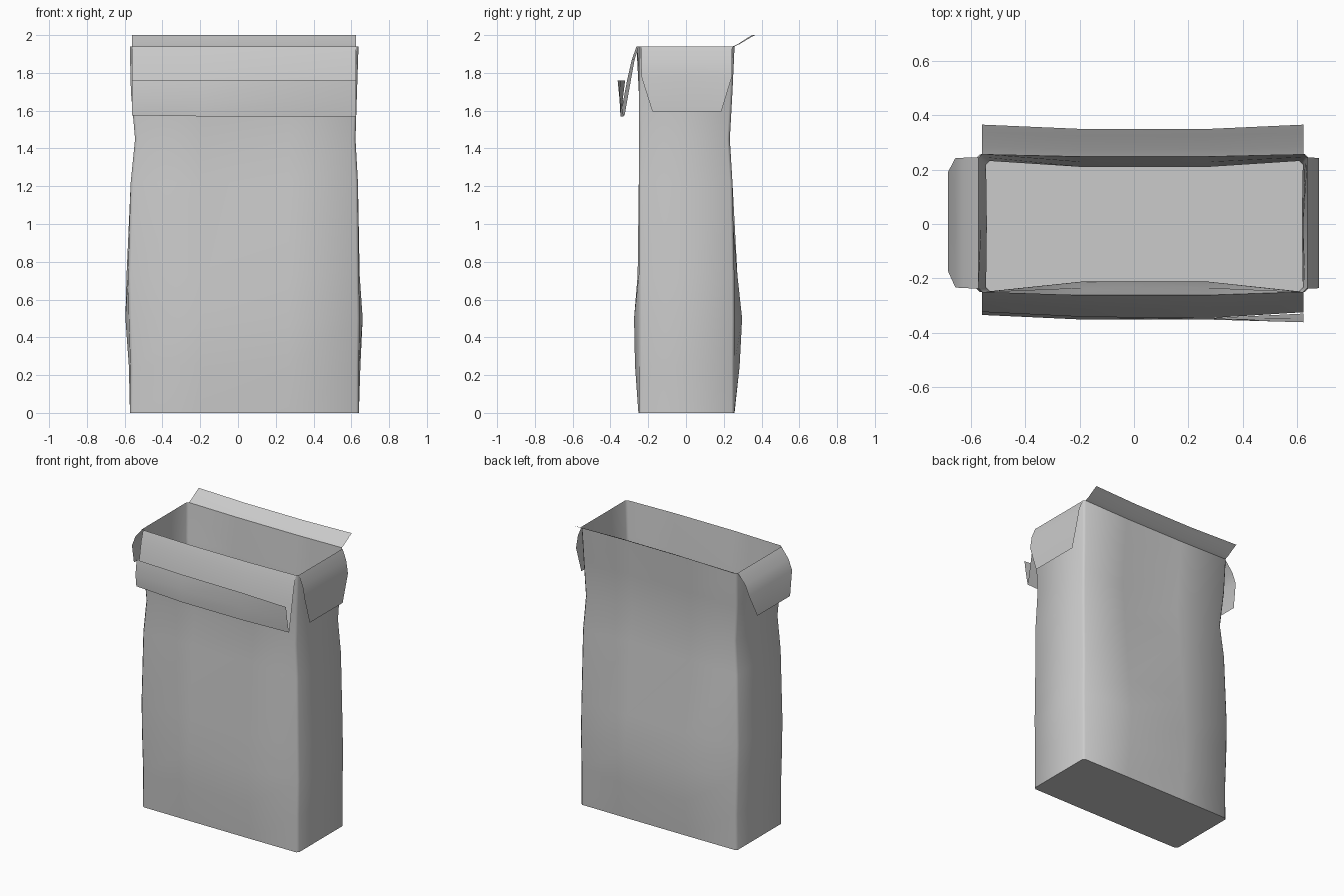
import bpy, bmesh

def make(name, verts, faces, angle=0.7):
    me = bpy.data.meshes.new(name)
    me.from_pydata(verts, [], faces)
    bm = bmesh.new()
    bm.from_mesh(me)
    bmesh.ops.recalc_face_normals(bm, faces=bm.faces)
    bm.to_mesh(me)
    bm.free()
    ob = bpy.data.objects.new(name, me)
    bpy.context.collection.objects.link(ob)
    bpy.context.view_layer.objects.active = ob
    ob.select_set(True)
    bpy.ops.object.shade_smooth_by_angle(angle=angle)
    ob.select_set(False)
    return ob

def sheet(name, rows, angle=0.7):
    """Skin equal-length rows of points into one thin sheet."""
    n = len(rows[0])
    faces = [(r*n + i, r*n + i + 1, (r+1)*n + i + 1, (r+1)*n + i)
             for r in range(len(rows) - 1) for i in range(n - 1)]
    return make(name, [p for row in rows for p in row], faces, angle)

# Body sections: z, corner left/right/front/back, middle left/right/front/back
levels = [
    (0.00, -.572, .640, -.250, .255, -.572, .640, -.252, .257),
    (0.25, -.570, .640, -.250, .255, -.578, .648, -.270, .284),
    (0.50, -.578, .644, -.250, .257, -.596, .660, -.275, .297),
    (0.73, -.582, .640, -.250, .256, -.590, .644, -.256, .272),
    (1.22, -.568, .635, -.250, .246, -.560, .628, -.235, .230),
    (1.45, -.545, .622, -.248, .232, -.542, .618, -.212, .210),
    (1.70, -.567, .630, -.250, .246, -.562, .622, -.235, .228),
    (1.94, -.573, .638, -.250, .257, -.573, .638, -.262, .248),
]
c = 0.014   # small corner chamfer
verts, faces = [], []
for z, l, r, f, b, ml, mr, mf, mb in levels:
    ring = [(l+c, f), (-.19, mf), (.27, mf), (r-c, f),
            (r, f+c), (mr, 0), (r, b-c),
            (r-c, b), (.27, mb), (-.19, mb), (l+c, b),
            (l, b-c), (ml, 0), (l, f+c)]
    verts += [(x, y, z) for x, y in ring]
n = 14
for k in range(len(levels) - 1):
    for i in range(n):
        j = (i + 1) % n
        faces.append((k*n + i, k*n + j, (k+1)*n + j, (k+1)*n + i))
faces.append(tuple(range(n)))      # closed base
make("bag_body", verts, faces, 1.0)

# Long flaps follow a (y, z) path, bowed between their ends
def long_flap(name, path, bow):
    rows = [[(x, y + k*b, z) for x, k in ((-.56, 0), (-.19, 1), (.27, 1), (.625, 0))]
            for (y, z), b in zip(path, bow)]
    return sheet(name, rows)

long_flap("back_flap", [(.256, 1.94), (.285, 1.953), (.338, 1.985), (.366, 2.0)],
          [-.008, -.01, -.013, -.016])
# Front flap hangs down, with its hem folded back up on the outside
long_flap("front_flap", [(-.25, 1.94), (-.272, 1.87), (-.292, 1.76), (-.325, 1.575)],
          [-.012, -.015, -.02, -.022])
sheet("front_flap_hem", [
    [(-.56, -.325, 1.575), (-.19, -.347, 1.57), (.27, -.347, 1.57), (.625, -.330, 1.57)],
    [(-.56, -.335, 1.66), (-.19, -.352, 1.66), (.27, -.352, 1.66), (.625, -.347, 1.66)],
    [(-.56, -.322, 1.76), (-.19, -.340, 1.76), (.27, -.346, 1.76), (.625, -.362, 1.76)]])

# Side flaps taper toward their lower ends: x, z, front y, back y
def side_flap(name, path):
    return sheet(name, [[(x, y0, z), (x, (y0 + y1)/2, z), (x, y1, z)]
                        for x, z, y0, y1 in path])

side_flap("left_flap", [(-.573, 1.94, -.238, .245), (-.630, 1.87, -.236, .244),
                        (-.658, 1.80, -.234, .243), (-.686, 1.65, -.172, .190)])
side_flap("right_flap", [(.638, 1.94, -.238, .245), (.667, 1.87, -.238, .244),
                         (.682, 1.78, -.236, .243), (.680, 1.595, -.178, .187)])
